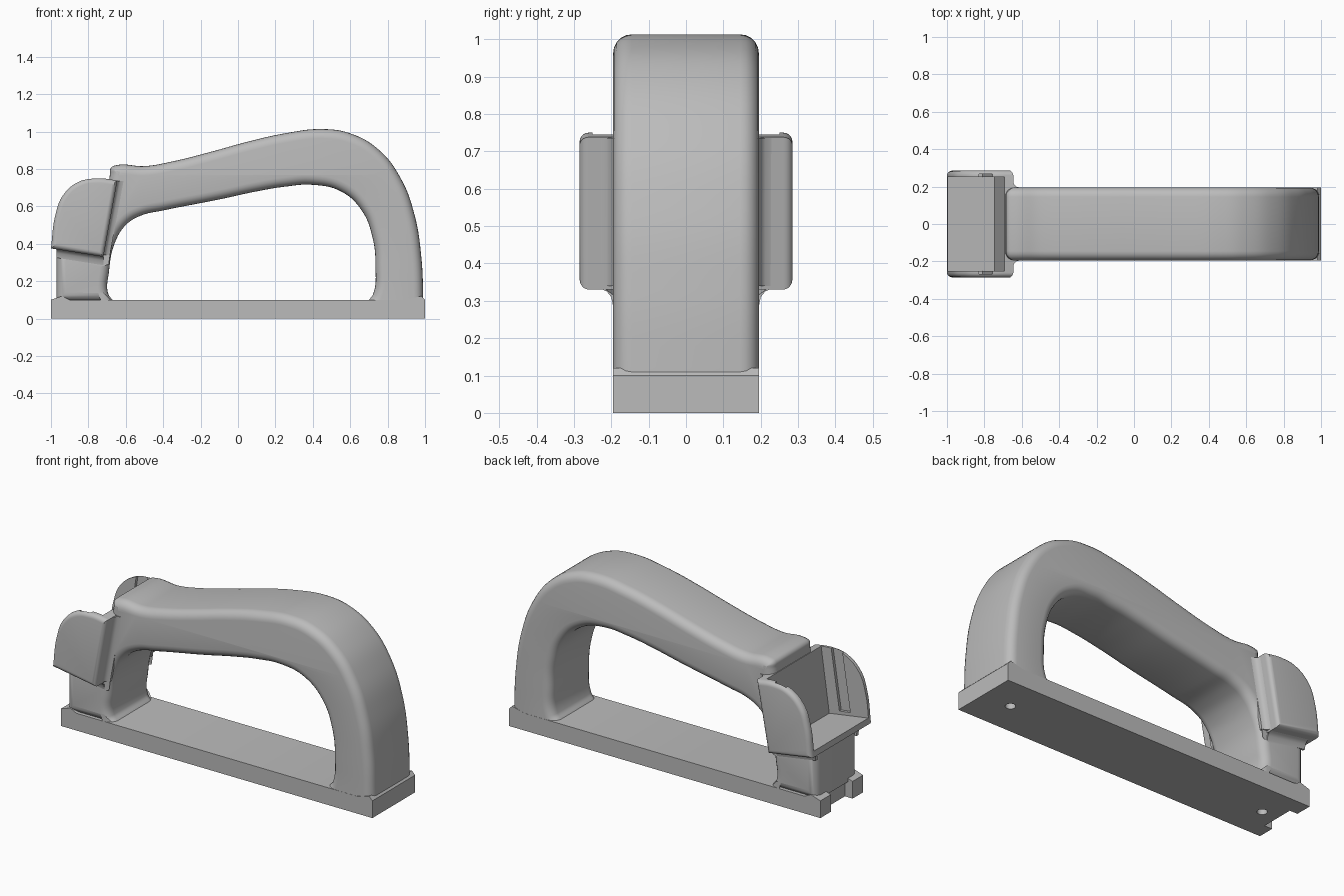
import bpy, bmesh
from mathutils import Vector

cube = bpy.data.objects.get("Cube")
if cube:
    bpy.data.objects.remove(cube, do_unlink=True)

grey = bpy.data.materials.new("light grey")
grey.use_nodes = True
grey.diffuse_color = (0.5, 0.5, 0.5, 1)
grey.node_tree.nodes["Principled BSDF"].inputs["Base Color"].default_value = (0.5, 0.5, 0.5, 1)


def activate(obj):
    bpy.ops.object.select_all(action="DESELECT")
    obj.select_set(True)
    bpy.context.view_layer.objects.active = obj


def add_mesh(name, bm):
    bmesh.ops.recalc_face_normals(bm, faces=bm.faces)
    mesh = bpy.data.meshes.new(name)
    bm.to_mesh(mesh)
    bm.free()
    mesh.materials.append(grey)
    obj = bpy.data.objects.new(name, mesh)
    bpy.context.collection.objects.link(obj)
    return obj


def prism(name, points, along):
    """Sweep a flat polygon of 3D points along a vector."""
    bm = bmesh.new()
    face = bm.faces.new([bm.verts.new(p) for p in points])
    new = bmesh.ops.extrude_face_region(bm, geom=[face])["geom"]
    bmesh.ops.translate(bm, verts=[v for v in new if isinstance(v, bmesh.types.BMVert)],
                        vec=Vector(along))
    return add_mesh(name, bm)


def side_prism(name, profile, y0, y1):
    return prism(name, [(x, y0, z) for x, z in profile], (0, y1 - y0, 0))


def rounded_slab(name, outline, half_width, fillet):
    """Fill a side outline and round its rims; 'v' marks a sharp corner."""
    curve = bpy.data.curves.new(name, "CURVE")
    curve.dimensions, curve.fill_mode = "2D", "BOTH"
    curve.extrude, curve.bevel_depth = half_width - fillet, fillet
    curve.offset, curve.bevel_resolution, curve.resolution_u = -fillet, 4, 8
    spline = curve.splines.new("BEZIER")
    spline.bezier_points.add(len(outline) - 1)
    spline.use_cyclic_u = True
    for point, (x, z, *sharp) in zip(spline.bezier_points, outline):
        point.co = (x, z, 0)
        point.handle_left_type = point.handle_right_type = "VECTOR" if sharp else "AUTO"
    obj = bpy.data.objects.new(name, curve)
    bpy.context.collection.objects.link(obj)
    obj.rotation_euler.x = 1.5707963
    activate(obj)
    bpy.ops.object.convert(target="MESH")
    obj = bpy.context.object
    bpy.ops.object.transform_apply(location=False, rotation=True, scale=False)
    bm = bmesh.new()
    bm.from_mesh(obj.data)
    bmesh.ops.remove_doubles(bm, verts=bm.verts, dist=0.0005)
    bmesh.ops.recalc_face_normals(bm, faces=bm.faces)
    bm.to_mesh(obj.data)
    bm.free()
    obj.data.materials.clear()
    obj.data.materials.append(grey)
    return obj


def cut(target, cutter):
    mod = target.modifiers.new("cut", "BOOLEAN")
    mod.operation, mod.solver, mod.object = "DIFFERENCE", "EXACT", cutter
    activate(target)
    bpy.ops.object.modifier_apply(modifier=mod.name)
    bpy.data.objects.remove(cutter, do_unlink=True)


def smooth(obj):
    activate(obj)
    bpy.ops.object.shade_smooth_by_angle(angle=0.6)


# Arched handle: outer edge, then inner edge back to the left leg
arch = [(-0.97, 0.09, "v"), (-0.97, 0.375, "v"), (-0.735, 0.345, "v"), (-0.685, 0.77, "v"),
        (-0.68, 0.805), (-0.65, 0.82), (-0.5, 0.815), (-0.35, 0.84), (-0.15, 0.89),
        (0.05, 0.945), (0.25, 0.99), (0.45, 1.013), (0.6, 0.99), (0.75, 0.905),
        (0.87, 0.75), (0.945, 0.55), (0.98, 0.33), (0.99, 0.12), (0.99, 0.05, "v"),
        (0.7, 0.05, "v"), (0.7, 0.1, "v"), (0.722, 0.13), (0.735, 0.28), (0.72, 0.43),
        (0.66, 0.58), (0.55, 0.68), (0.4, 0.715), (0.25, 0.705), (0.1, 0.68),
        (-0.1, 0.637), (-0.4, 0.578), (-0.52, 0.55), (-0.6, 0.5), (-0.66, 0.4),
        (-0.69, 0.25), (-0.693, 0.13), (-0.67, 0.1, "v"), (-0.67, 0.09, "v")]
smooth(rounded_slab("handle_arch", arch, 0.195, 0.05))

# Flat base with raised ends, an end notch and two screw holes
base = side_prism("base", [(-1, 0), (1, 0), (1, 0.1), (0.98, 0.12), (0.9, 0.1),
                           (-0.9, 0.1), (-0.94, 0.12), (-1, 0.1)], -0.196, 0.196)
cut(base, side_prism("notch", [(-1.1, -0.1), (-0.95, -0.1), (-0.95, 0.2), (-1.1, 0.2)], -0.1, 0.1))
for x in (-0.85, 0.82):
    bm = bmesh.new()
    bmesh.ops.create_cone(bm, cap_ends=True, segments=24, radius1=0.027, radius2=0.027, depth=0.14)
    bmesh.ops.translate(bm, verts=bm.verts, vec=(x, 0, 0))
    cut(base, add_mesh("screw_hole", bm))
smooth(base)

# Switch pocket: rounded block hollowed from the top and the end
pocket = rounded_slab("pocket", [(-1, 0.375, "v"), (-0.975, 0.56), (-0.935, 0.66), (-0.85, 0.732),
                                 (-0.75, 0.75), (-0.645, 0.738, "v"), (-0.72, 0.33, "v")], 0.285, 0.025)
cut(pocket, side_prism("cavity", [(-1.1, 0.425), (-0.745, 0.37), (-0.685, 0.8), (-1.1, 0.8)], -0.25, 0.25))
for side in (-1, 1):
    cut(pocket, side_prism("groove", [(-0.88, 0.41), (-0.81, 0.4), (-0.75, 0.8), (-0.82, 0.8)],
                           side * 0.2, side * 0.267))
smooth(pocket)

# Concave fillets where the pocket meets the leg
for side, name in ((-1, "right"), (1, "left")):
    under = [(0.18, 0.34), (0.18, 0.32), (0.195, 0.32), (0.2, 0.345), (0.212, 0.36), (0.235, 0.37), (0.235, 0.38)]
    smooth(prism(name + "_under_fillet", [(-0.97, side * y, z + 0.005) for y, z in under], (0.25, 0, -0.04)))
    behind = [(-0.74, 0.18), (-0.685, 0.18), (-0.685, 0.195), (-0.703, 0.2), (-0.715, 0.212), (-0.72, 0.235), (-0.74, 0.235)]
    smooth(prism(name + "_rear_fillet", [(x, side * y, 0.34) for x, y in behind], (0.073, 0, 0.395)))
